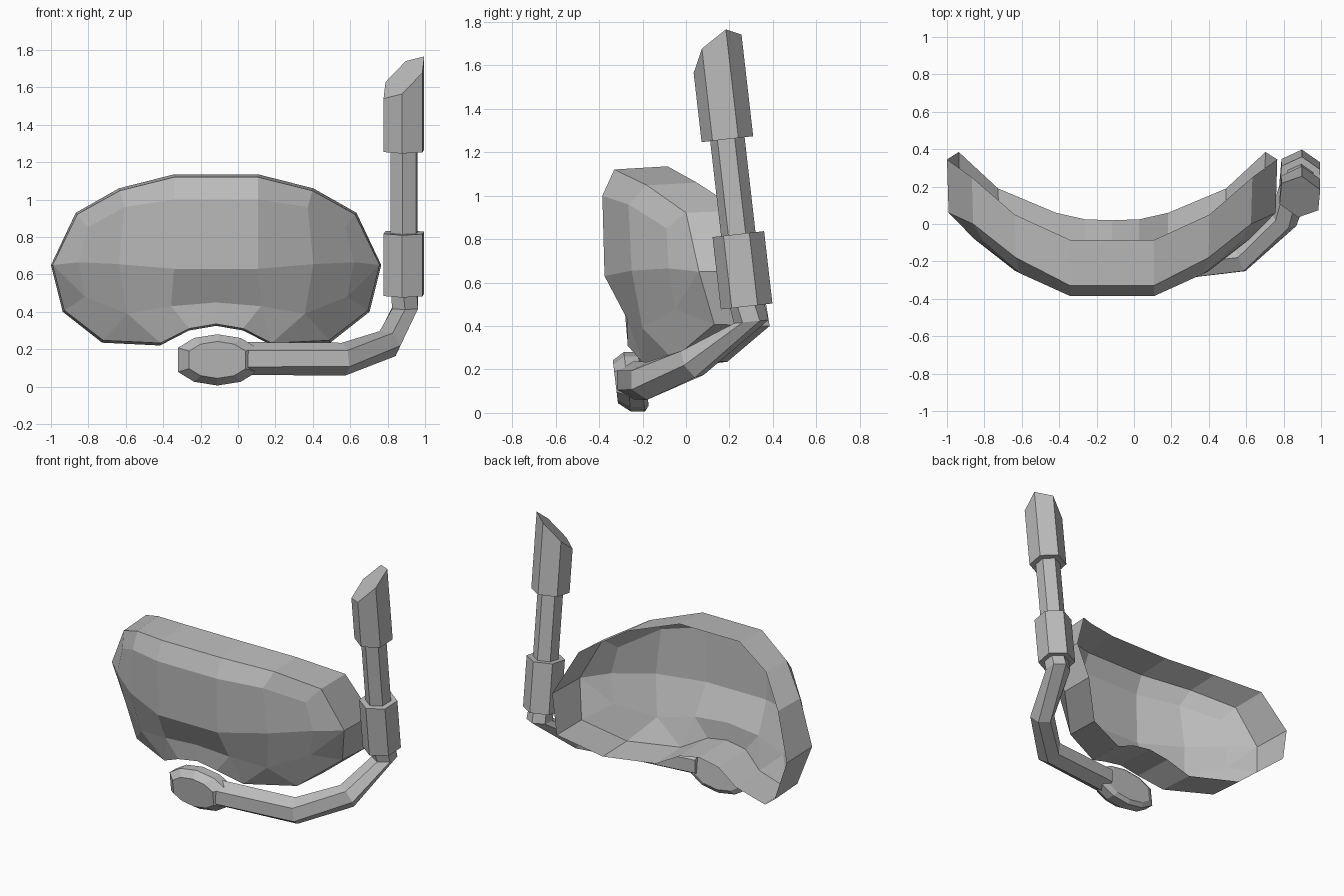
import bpy, bmesh, math
from mathutils import Vector

cube = bpy.data.objects.get("Cube")
if cube:
    bpy.data.objects.remove(cube)

grey = bpy.data.materials.new("plain_grey")
grey.use_nodes = True
colour = (0.5, 0.5, 0.5, 1)
grey.diffuse_color = colour
grey.node_tree.nodes["Principled BSDF"].inputs["Base Color"].default_value = colour


def finish(name, bm):
    """Turn a bmesh into a flat shaded object."""
    bmesh.ops.remove_doubles(bm, verts=bm.verts[:], dist=0.0005)
    bmesh.ops.recalc_face_normals(bm, faces=bm.faces[:])
    mesh = bpy.data.meshes.new(name)
    bm.to_mesh(mesh)
    bm.free()
    mesh.materials.append(grey)
    bpy.context.collection.objects.link(bpy.data.objects.new(name, mesh))


def loft(name, rings):
    """Join rings of points into a closed solid."""
    bm = bmesh.new()
    loops = [[bm.verts.new(p) for p in ring] for ring in rings]
    for a, b in zip(loops, loops[1:]):
        for i in range(len(a)):
            j = (i + 1) % len(a)
            bm.faces.new((a[i], a[j], b[j], b[i]))
    bm.faces.new(loops[0][::-1])
    bm.faces.new(loops[-1])
    finish(name, bm)


def hexagon(centre, normal, radius, turn):
    """Six points around a centre, square to the normal."""
    n = Vector(normal).normalized()
    ref = Vector((0, -1, 1))
    u = (ref - n * ref.dot(n)).normalized()
    v = n.cross(u)
    angles = [math.radians(turn + 60 * i) for i in range(6)]
    return [Vector(centre) + radius * (u * math.cos(a) + v * math.sin(a)) for a in angles]


# Mask: rim stations as half width, height, back depth, front depth
MASK_X = -0.117
stations = [
    (.225, 1.135, -.085, -.33), (.52, 1.06, .05, -.18), (.75, .93, .25, 0),
    (.883, .65, .345, .06), (.82, .4, .385, .13), (.61, .235, .19, -.06),
    (.3, .22, .06, -.2), (.145, .3, .025, -.27), (0, .325, .02, -.27)]
points = {}
for i, (x, z, back, front) in enumerate(stations):
    points[f"R{i}"] = (x, back, z)
    points[f"F{i}"] = (x * .99, front, .65 + (z - .65) * .97)
# Lens: upper row, middle row, lower row and nose
points.update(
    u0=(.225, -.385, 1.0), u1=(.49, -.265, .96), u2=(.69, -.09, .85),
    m0=(.225, -.375, .63), m1=(.52, -.25, .655), m2=(.737, -.08, .665),
    l0=(.24, -.27, .43), l1=(.475, -.2, .39), l2=(.7, -.05, .48),
    nose=(0, -.28, .45))
patches = [f"R{i} R{i+1} F{i+1} F{i}" for i in range(8)] + [
    "F0 F1 u1 u0", "F1 F2 u2 u1", "F2 F3 m2 u2", "u0 u1 m1 m0", "u1 u2 m2 m1",
    "m0 m1 l1 l0", "m1 m2 l2 l1", "m2 F3 l2", "l2 F3 F4", "l2 F4 F5 l1",
    "l1 F5 F6", "l1 F6 l0", "l0 F6 F7", "l0 F7 F8 nose", "m0 l0 nose"]

bm = bmesh.new()
sides = []
for s in (1, -1):
    v = {k: bm.verts.new((MASK_X + s * x, y, z)) for k, (x, y, z) in points.items()}
    sides.append(v)
    for patch in patches:
        bm.faces.new([v[k] for k in patch.split()])
# Middle strip between the two halves
left, right = sides
strip = ["R0", "F0", "u0", "m0"]
for a, b in zip(strip, strip[1:]):
    bm.faces.new((left[a], left[b], right[b], right[a]))
bm.faces.new((left["m0"], left["nose"], right["m0"]))
# Weld the nose line before closing the gap beside it
finish("mask", bm)

# Upright tube, collar and slanted top piece share one leaning axis
TUBE_X = .887
SLOPE = -.115
lean = (0, SLOPE, 1)


def upright(low, high, radius):
    return [hexagon((TUBE_X, .24 + SLOPE * (z - .83), z), lean, radius, -5)
            for z in (low, high)]


loft("snorkel_collar", upright(.49, .823, .12))
loft("snorkel_tube", upright(.8, 1.28, .08))
top = upright(1.26, 1.6, .12)
for p in top[1]:
    # Slide each corner along the axis onto the slanted cut
    cut = 1.645 + .72 * (p.x - TUBE_X) + .68 * (p.y - .14)
    p.y += SLOPE * (cut - p.z)
    p.z = cut
loft("snorkel_top", top)

# Bent lower tube running to the mouthpiece
loft("snorkel_bend", [
    hexagon((.05, -.24, .15), (1, .05, 0), .088, 15),
    hexagon((.565, -.18, .147), (.95, .35, .1), .088, 15),
    hexagon((.8, .03, .23), (.5, .75, .45), .08, 15),
    hexagon((.893, .3, .42), (0, -.1, 1), .08, 0),
    hexagon((.89, .275, .52), lean, .08, -5)])

# Mouthpiece: rounded block leaning slightly back
half = [(0, .137), (.125, .117), (.21, .065), (.21, -.065), (.125, -.117), (0, -.137)]
outline = half + [(-x, z) for x, z in half[-2:0:-1]]


def mouth_ring(scale, y):
    return [(-.11 + x * scale, y - .12 * z * scale, .143 + z * scale) for x, z in outline]


loft("mouthpiece", [mouth_ring(.72, -.325), mouth_ring(1, -.27),
                    mouth_ring(1, -.205), mouth_ring(.8, -.185)])
